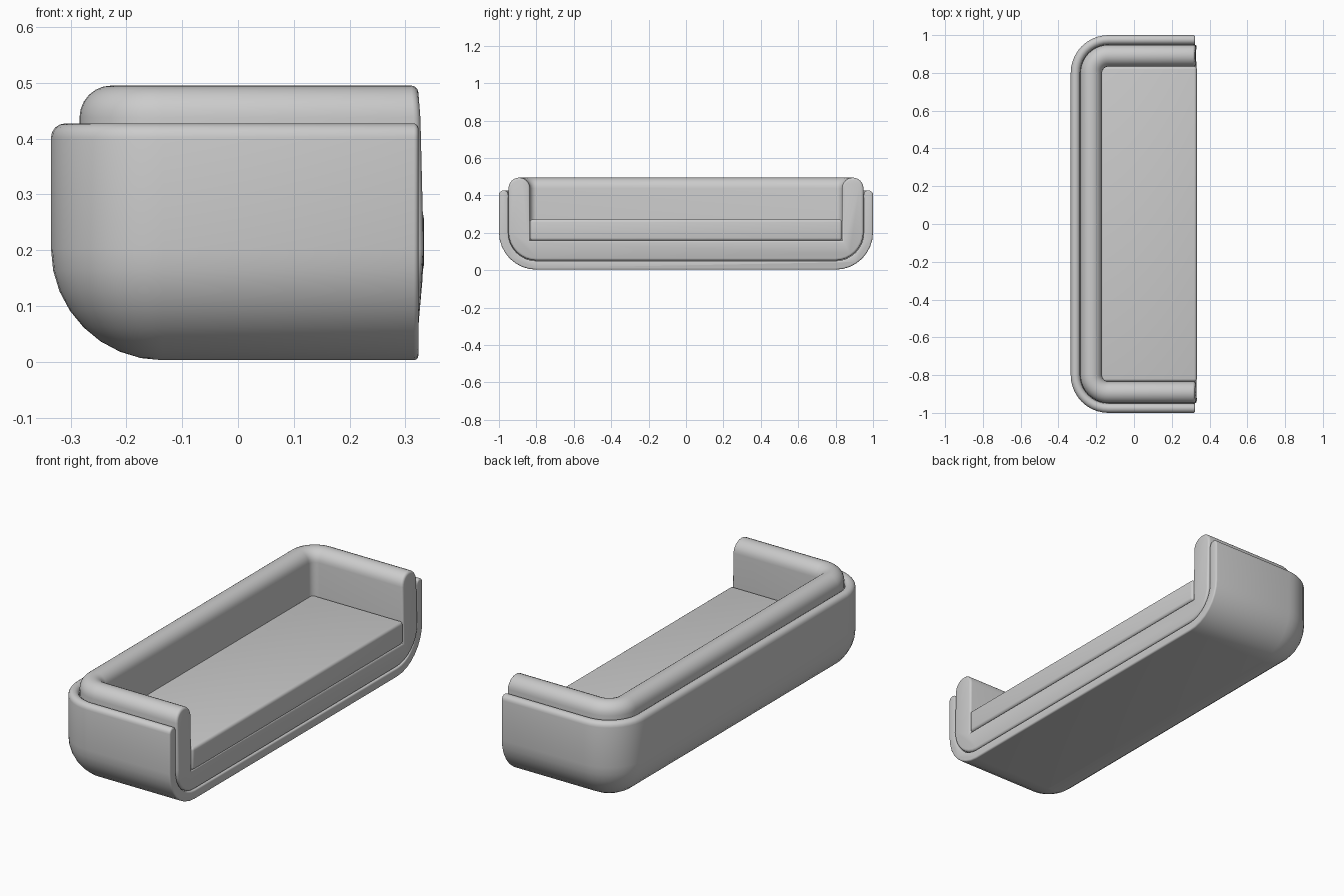
import bpy, bmesh
from math import sin, cos, pi

if "Cube" in bpy.data.objects:
    bpy.data.objects.remove(bpy.data.objects["Cube"])


def arc(cx, cz, r, a0, a1, n=8):
    """Points of a circular arc, angles in degrees."""
    pts = []
    for i in range(n + 1):
        a = (a0 + (a1 - a0) * i / n) * pi / 180
        pts.append((cx + r * cos(a), cz + r * sin(a)))
    return pts


def finish(name, bm, angle=0.6):
    bmesh.ops.recalc_face_normals(bm, faces=bm.faces[:])
    mesh = bpy.data.meshes.new(name)
    bm.to_mesh(mesh)
    bm.free()
    obj = bpy.data.objects.new(name, mesh)
    bpy.context.collection.objects.link(obj)
    bpy.ops.object.select_all(action='DESELECT')
    bpy.context.view_layer.objects.active = obj
    obj.select_set(True)
    bpy.ops.object.shade_smooth_by_angle(angle=angle)
    return obj


def u_tub(name, back, side, radius, front_x, profile, bevel):
    """Sweep an (inset, z) profile round a U-shaped plan open towards +x."""
    bm = bmesh.new()
    rings = []
    for d, z in profile:
        r = max(radius - d, 0.002)
        x0, y1 = back + d, side - d
        half = [(front_x(z), y1)] + arc(x0 + r, y1 - r, r, 90, 180, 10)
        plan = half + [(x, -y) for x, y in reversed(half)]
        rings.append([bm.verts.new((x, y, z)) for x, y in plan])
    for a, b in zip(rings, rings[1:]):
        for i in range(len(a) - 1):
            bm.faces.new((a[i], a[i + 1], b[i + 1], b[i]))
    bm.faces.new(rings[0])
    bm.faces.new(rings[-1])
    front = bm.faces.new([r[0] for r in rings] + [r[-1] for r in reversed(rings)])
    bmesh.ops.recalc_face_normals(bm, faces=bm.faces[:])
    bmesh.ops.bevel(bm, geom=list(front.edges), offset=bevel, segments=3,
                    profile=0.5, affect='EDGES', clamp_overlap=False)
    return finish(name, bm)


# Outer shell: thin wall with a rounded rim and rounded underside
shell = (arc(0.20, 0.20, 0.15, 270, 180) + arc(0.025, 0.402, 0.025, 0, 180)
         + arc(0.20, 0.203, 0.20, 180, 270))
u_tub("outer_shell", -0.335, 1.0, 0.20, lambda z: 0.323, shell, 0.008)

# Padded arms, back and base in one piece, with a slightly bulging front
pad = ([(0.115, 0.16)] + arc(0.0575, 0.4375, 0.0575, 0, 180, 12)
       + arc(0.15, 0.202, 0.15, 180, 270))
u_tub("arm_and_back_padding", -0.284, 0.949, 0.15,
      lambda z: 0.322 + 0.012 * sin(pi * (z - 0.05) / 0.445), pad, 0.012)

# Seat cushion
bm = bmesh.new()
bmesh.ops.create_cube(bm, size=1)
for v in bm.verts:
    v.co.x = 0.333 if v.co.x > 0 else -0.175
    v.co.y *= 1.668
    v.co.z = 0.272 if v.co.z > 0 else 0.158
bmesh.ops.bevel(bm, geom=bm.edges[:], offset=0.015, segments=4, profile=0.5, affect='EDGES')
finish("seat_cushion", bm)
